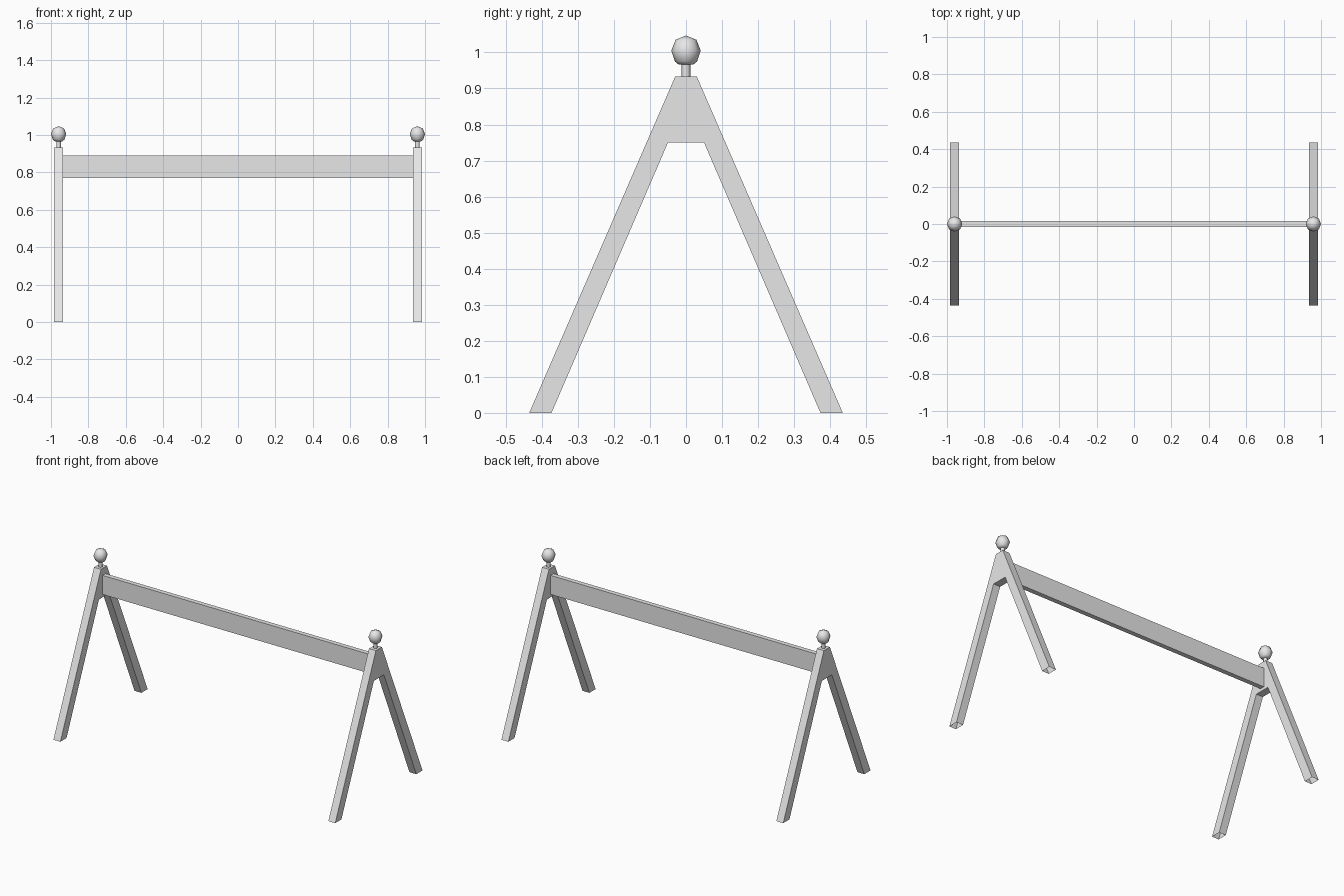
import bpy, bmesh
from math import cos, sin, tau

cube = bpy.data.objects.get("Cube")
if cube:
    bpy.data.objects.remove(cube, do_unlink=True)

grey = bpy.data.materials.new("plain_grey")
grey.use_nodes = True
grey.diffuse_color = (0.8, 0.8, 0.8, 1)
grey.node_tree.nodes["Principled BSDF"].inputs["Base Color"].default_value = (0.8, 0.8, 0.8, 1)

END_X = 0.959      # centre of each end frame
HALF_THICK = 0.024


def finish(name, bm, smooth=False):
    bmesh.ops.recalc_face_normals(bm, faces=bm.faces)
    mesh = bpy.data.meshes.new(name)
    bm.to_mesh(mesh)
    bm.free()
    mesh.materials.append(grey)
    obj = bpy.data.objects.new(name, mesh)
    bpy.context.collection.objects.link(obj)
    if smooth:
        bpy.ops.object.select_all(action='DESELECT')
        obj.select_set(True)
        bpy.context.view_layer.objects.active = obj
        bpy.ops.object.shade_smooth_by_angle(angle=1.0)
    return obj


def end_frame(name, x):
    # A-shaped outline extruded along x, with open feet
    half = [(0.03, 0.933), (0.435, 0), (0.373, 0), (0.05, 0.75)]
    outline = half + [(-y, z) for y, z in reversed(half)]
    bm = bmesh.new()
    face = bm.faces.new([bm.verts.new((x - HALF_THICK, y, z)) for y, z in outline])
    out = bmesh.ops.extrude_face_region(bm, geom=[face], use_keep_orig=True)
    moved = [v for v in out["geom"] if isinstance(v, bmesh.types.BMVert)]
    bmesh.ops.translate(bm, verts=moved, vec=(2 * HALF_THICK, 0, 0))
    bmesh.ops.recalc_face_normals(bm, faces=bm.faces)
    feet = [f for f in bm.faces if all(v.co.z < 0.001 for v in f.verts)]
    bmesh.ops.delete(bm, geom=feet, context='FACES_ONLY')
    return finish(name, bm)


def lathe(name, x, profile, sides=8):
    # Faceted turned part around a vertical axis
    bm = bmesh.new()
    rings = []
    for r, z in profile:
        if r == 0:
            rings.append([bm.verts.new((x, 0, z))] * sides)
        else:
            rings.append([bm.verts.new((x + r * cos(tau * i / sides), r * sin(tau * i / sides), z))
                          for i in range(sides)])
    for a, b in zip(rings, rings[1:]):
        for i in range(sides):
            j = (i + 1) % sides
            bm.faces.new(list(dict.fromkeys([a[i], a[j], b[j], b[i]])))
    return finish(name, bm, smooth=True)


# Plank joining the two end frames
bm = bmesh.new()
bmesh.ops.create_cube(bm, size=1)
bmesh.ops.scale(bm, verts=bm.verts, vec=(2 * (END_X - HALF_THICK), 0.03, 0.12))
bmesh.ops.translate(bm, verts=bm.verts, vec=(0, 0, 0.829))
finish("cross_beam", bm)

# End frames with a short pin and a ball on top
for side, sign in (("left", 1), ("right", -1)):
    x = sign * END_X
    end_frame(side + "_end_frame", x)
    lathe(side + "_pin", x, [(0.012, 0.933), (0.012, 0.972)])
    lathe(side + "_ball", x, [(0, 0.966), (0.02, 0.966), (0.031, 0.975), (0.041, 1.005),
                              (0.029, 1.035), (0, 1.047)])
